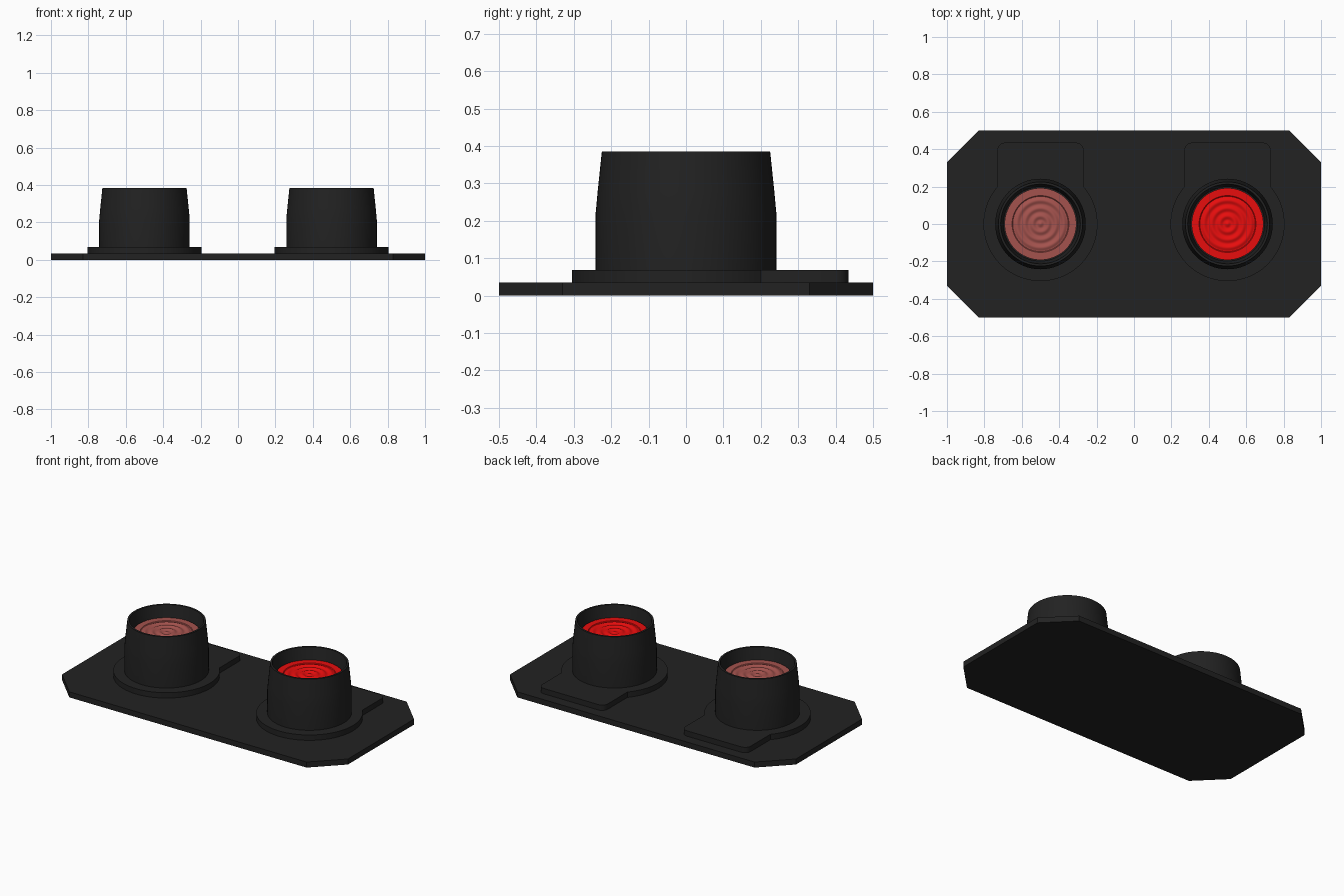
import bpy, bmesh, math
from mathutils import Matrix, Vector

cube = bpy.data.objects.get("Cube")
if cube:
    bpy.data.objects.remove(cube, do_unlink=True)


def make_material(name, color):
    mat = bpy.data.materials.new(name)
    mat.use_nodes = True
    mat.diffuse_color = (*color, 1)
    bsdf = next(n for n in mat.node_tree.nodes if n.type == "BSDF_PRINCIPLED")
    bsdf.inputs["Base Color"].default_value = (*color, 1)
    bsdf.inputs["Roughness"].default_value = 0.6
    return mat


BLACK = make_material("black plastic", (0.016, 0.016, 0.016))
RED = make_material("bright red lens", (0.8, 0.004, 0.004))
DULL = make_material("faded red lens", (0.37, 0.085, 0.075))


def finish(bm, name, mat, x=0, smooth=True):
    bmesh.ops.remove_doubles(bm, verts=bm.verts, dist=1e-5)
    bmesh.ops.recalc_face_normals(bm, faces=bm.faces)
    mesh = bpy.data.meshes.new(name)
    bm.to_mesh(mesh)
    bm.free()
    mesh.materials.append(mat)
    obj = bpy.data.objects.new(name, mesh)
    obj.location.x = x
    bpy.context.collection.objects.link(obj)
    if smooth:
        bpy.ops.object.select_all(action="DESELECT")
        obj.select_set(True)
        bpy.context.view_layer.objects.active = obj
        bpy.ops.object.shade_smooth_by_angle(angle=math.radians(30))
    return obj


def slab(name, outline, z0, z1, mat, x=0, smooth=False):
    """Extrude a flat outline upwards from z0 to z1."""
    bm = bmesh.new()
    face = bm.faces.new([bm.verts.new((px, py, z0)) for px, py in outline])
    out = bmesh.ops.extrude_face_region(bm, geom=[face], use_keep_orig=True)
    top = [v for v in out["geom"] if isinstance(v, bmesh.types.BMVert)]
    bmesh.ops.translate(bm, verts=top, vec=(0, 0, z1 - z0))
    return finish(bm, name, mat, x, smooth)


def lathe(name, profile, mat, x, steps=64):
    """Turn a radius/height profile around the vertical axis."""
    bm = bmesh.new()
    verts = [bm.verts.new((r, 0, z)) for r, z in profile]
    edges = [bm.edges.new(pair) for pair in zip(verts, verts[1:])]
    bmesh.ops.spin(bm, geom=verts + edges, cent=(0, 0, 0), axis=(0, 0, 1),
                   angle=math.tau, steps=steps, use_duplicate=False)
    return finish(bm, name, mat, x)


def arc(cx, cy, r, start, end, n):
    return [(cx + r * math.cos(start + (end - start) * i / n),
             cy + r * math.sin(start + (end - start) * i / n)) for i in range(n + 1)]


# Base plate with clipped corners
slab("base_plate",
     [(-0.83, -0.5), (0.83, -0.5), (1, -0.33), (1, 0.33),
      (0.83, 0.5), (-0.83, 0.5), (-1, 0.33), (-1, -0.33)], 0, 0.035, BLACK)

# Flange outline: round collar with a rounded tab towards the back
COLLAR, TAB, BACK, CORNER = 0.305, 0.23, 0.435, 0.04
meet = math.acos(TAB / COLLAR)
flange = arc(0, 0, COLLAR, math.pi - meet, math.tau + meet, 56)
flange += arc(TAB - CORNER, BACK - CORNER, CORNER, 0, math.pi / 2, 6)
flange += arc(CORNER - TAB, BACK - CORNER, CORNER, math.pi / 2, math.pi, 6)

# Hood: straight lower wall, tapered top, recessed seat inside
hood = [(0, 0.06), (0.242, 0.06), (0.242, 0.215), (0.236, 0.28), (0.225, 0.385),
        (0.213, 0.385), (0.198, 0.30), (0, 0.30)]

# Lens: domed disc with concentric ripples fading out at the rim
LENS = 0.192
lens = [(0, 0.295)]
for i in range(49):
    r = LENS * i / 48
    ripple = 0.0035 * math.cos(math.tau * r / 0.042) if r < 0.15 else 0
    lens.append((r, 0.312 + ripple))
lens.append((LENS, 0.295))

for side, x, mat in (("right", -0.5, DULL), ("left", 0.5, RED)):
    slab(side + "_flange", flange, 0.03, 0.069, BLACK, x, smooth=True)
    lathe(side + "_hood", hood, BLACK, x)
    lathe(side + "_lens", lens, mat, x)
